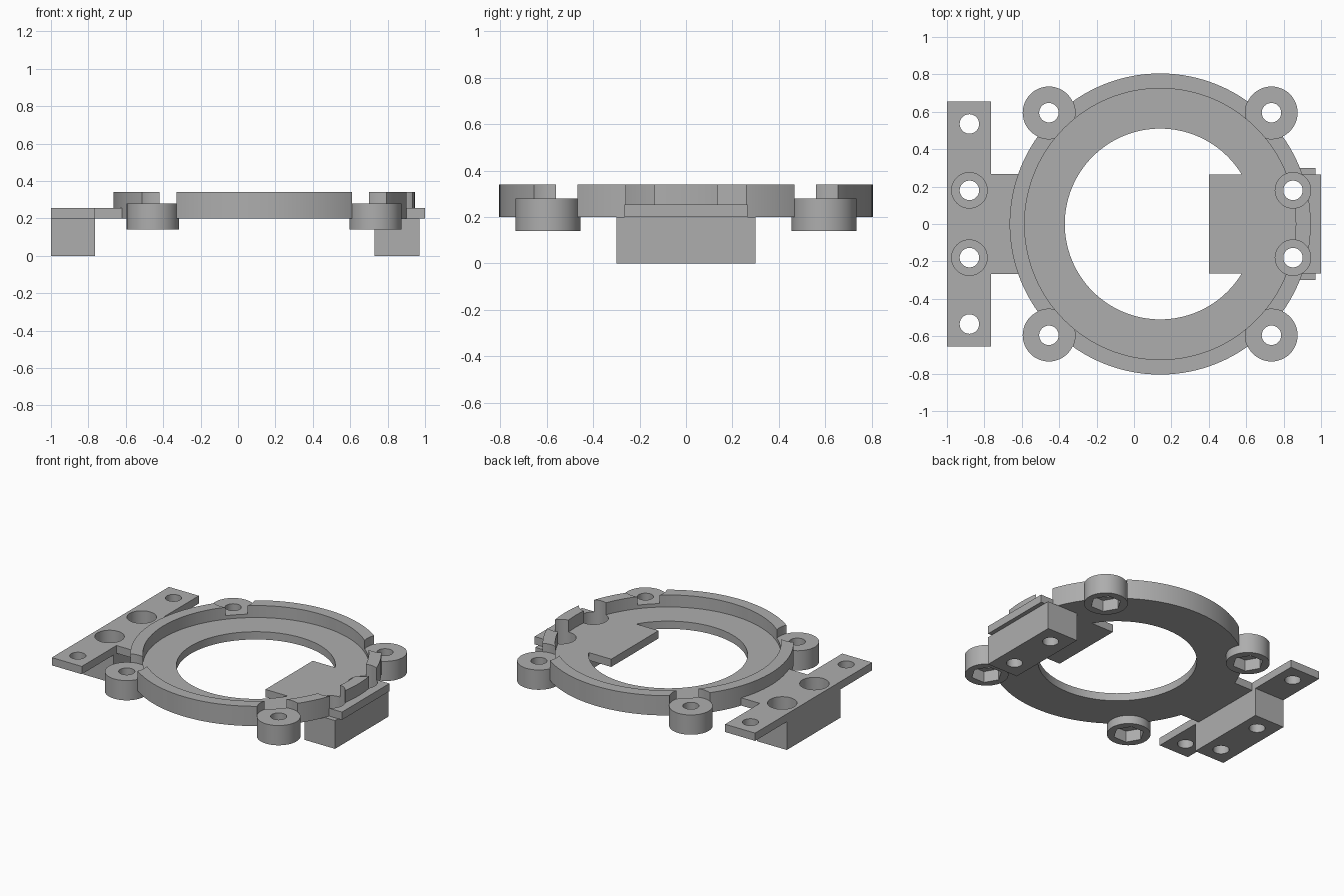
import bpy
import bmesh
from math import pi
from mathutils import Matrix

cube = bpy.data.objects.get("Cube")
if cube:
    bpy.data.objects.remove(cube, do_unlink=True)

grey = bpy.data.materials.new("plain grey")
grey.use_nodes = True
grey.diffuse_color = (0.42, 0.42, 0.42, 1)
grey.node_tree.nodes["Principled BSDF"].inputs["Base Color"].default_value = (0.42, 0.42, 0.42, 1)

RING_X = 0.14                    # ring centre
BASE, FLOOR, BOSS_TOP, RIM = 0.2, 0.255, 0.28, 0.34
HOLE_R, BORE_R, BOSS_R = 0.052, 0.095, 0.14


def make(name, bm):
    bmesh.ops.recalc_face_normals(bm, faces=bm.faces)
    mesh = bpy.data.meshes.new(name)
    bm.to_mesh(mesh)
    bm.free()
    mesh.materials.append(grey)
    ob = bpy.data.objects.new(name, mesh)
    bpy.context.collection.objects.link(ob)
    return ob


def cylinder(name, x, y, r, z0, z1, sides=48, turn=0):
    bm = bmesh.new()
    place = Matrix.Translation((x, y, (z0 + z1) / 2)) @ Matrix.Rotation(turn, 4, 'Z')
    bmesh.ops.create_cone(bm, cap_ends=True, segments=sides, radius1=r, radius2=r,
                          depth=z1 - z0, matrix=place)
    return make(name, bm)


def box(name, x0, x1, y, z0, z1):
    bm = bmesh.new()
    place = Matrix.Translation(((x0 + x1) / 2, 0, (z0 + z1) / 2)) @ Matrix.Diagonal((x1 - x0, 2 * y, z1 - z0, 1))
    bmesh.ops.create_cube(bm, size=1, matrix=place)
    return make(name, bm)


def lathe(name, x, profile, steps=128):
    bm = bmesh.new()
    rings = []
    for i in range(steps):
        turn = Matrix.Translation((x, 0, 0)) @ Matrix.Rotation(2 * pi * i / steps, 4, 'Z')
        rings.append([bm.verts.new(turn @ Matrix.Translation((r, 0, z)).translation) for r, z in profile])
    n = len(profile)
    for i in range(steps):
        a, b = rings[i], rings[(i + 1) % steps]
        for j in range(n):
            k = (j + 1) % n
            bm.faces.new((a[j], b[j], b[k], a[k]))
    return make(name, bm)


def cut(ob, cutters):
    for c in cutters:
        mod = ob.modifiers.new("cut", 'BOOLEAN')
        mod.operation, mod.solver, mod.object = 'DIFFERENCE', 'EXACT', c


# Cutters: boss screws with nut pockets, counterbored mounts, ear holes, ring recess
bosses = [(RING_X + sx * 0.595, sy * 0.595) for sx in (-1, 1) for sy in (-1, 1)]
boss_holes = [cylinder("cutter_screw", x, y, HOLE_R, 0.05, 0.5) for x, y in bosses]
nut_pockets = [cylinder("cutter_nut", x, y, 0.1, 0.05, 0.22, 6, pi / 2) for x, y in bosses]
clearances = [cylinder("cutter_clearance", x, y, BOSS_R, BOSS_TOP, 0.5) for x, y in bosses]


def mounts(x):
    holes = [cylinder("cutter_mount", x, y, HOLE_R, -0.1, 0.5) for y in (-0.18, 0.18)]
    bores = [cylinder("cutter_bore", x, y, BORE_R, 0.08, 0.5) for y in (-0.18, 0.18)]
    return holes + bores


left_mounts, right_mounts = mounts(-0.88), mounts(0.85)
ear_holes = [cylinder("cutter_ear", -0.88, y, HOLE_R, -0.1, 0.5) for y in (-0.535, 0.535)]
recess = cylinder("cutter_recess", RING_X, 0, 0.725, FLOOR, 0.5, 128)
all_cutters = boss_holes + nut_pockets + clearances + left_mounts + right_mounts + ear_holes + [recess]

# Ring with raised outer lip
ring = lathe("ring", RING_X, [(0.51, BASE), (0.805, BASE), (0.805, RIM),
                              (0.725, RIM), (0.725, FLOOR), (0.51, FLOOR)])
cut(ring, clearances + boss_holes + nut_pockets + right_mounts)
parts = [ring]

# Screw bosses around the ring
for i, (x, y) in enumerate(bosses):
    boss = cylinder("screw_boss_%d" % (i + 1), x, y, BOSS_R, 0.14, BOSS_TOP)
    cut(boss, [boss_holes[i], nut_pockets[i], recess])
    parts.append(boss)

# Mounting plates and blocks on either side
ear_plate = box("ear_plate", -1, -0.765, 0.655, BASE, FLOOR)
cut(ear_plate, left_mounts + ear_holes)
neck = box("neck_plate", -0.765, -0.59, 0.267, BASE, FLOOR)
ear_block = box("ear_block", -1, -0.765, 0.3, 0, BASE)
cut(ear_block, left_mounts)
tongue = box("tongue_plate", 0.4, 1, 0.265, BASE, FLOOR)
cut(tongue, right_mounts)
tongue_block = box("tongue_block", 0.73, 0.97, 0.3, 0, BASE)
cut(tongue_block, right_mounts)
parts += [ear_plate, neck, ear_block, tongue, tongue_block]

# Apply the cuts, then drop the cutters
depsgraph = bpy.context.evaluated_depsgraph_get()
depsgraph.update()
finished = [bpy.data.meshes.new_from_object(p.evaluated_get(depsgraph)) for p in parts]
for p, mesh in zip(parts, finished):
    p.modifiers.clear()
    p.data = mesh
for c in all_cutters:
    bpy.data.objects.remove(c, do_unlink=True)

bpy.ops.object.select_all(action='DESELECT')
for p in parts:
    p.select_set(True)
bpy.context.view_layer.objects.active = ring
bpy.ops.object.shade_smooth_by_angle(angle=pi / 6)
